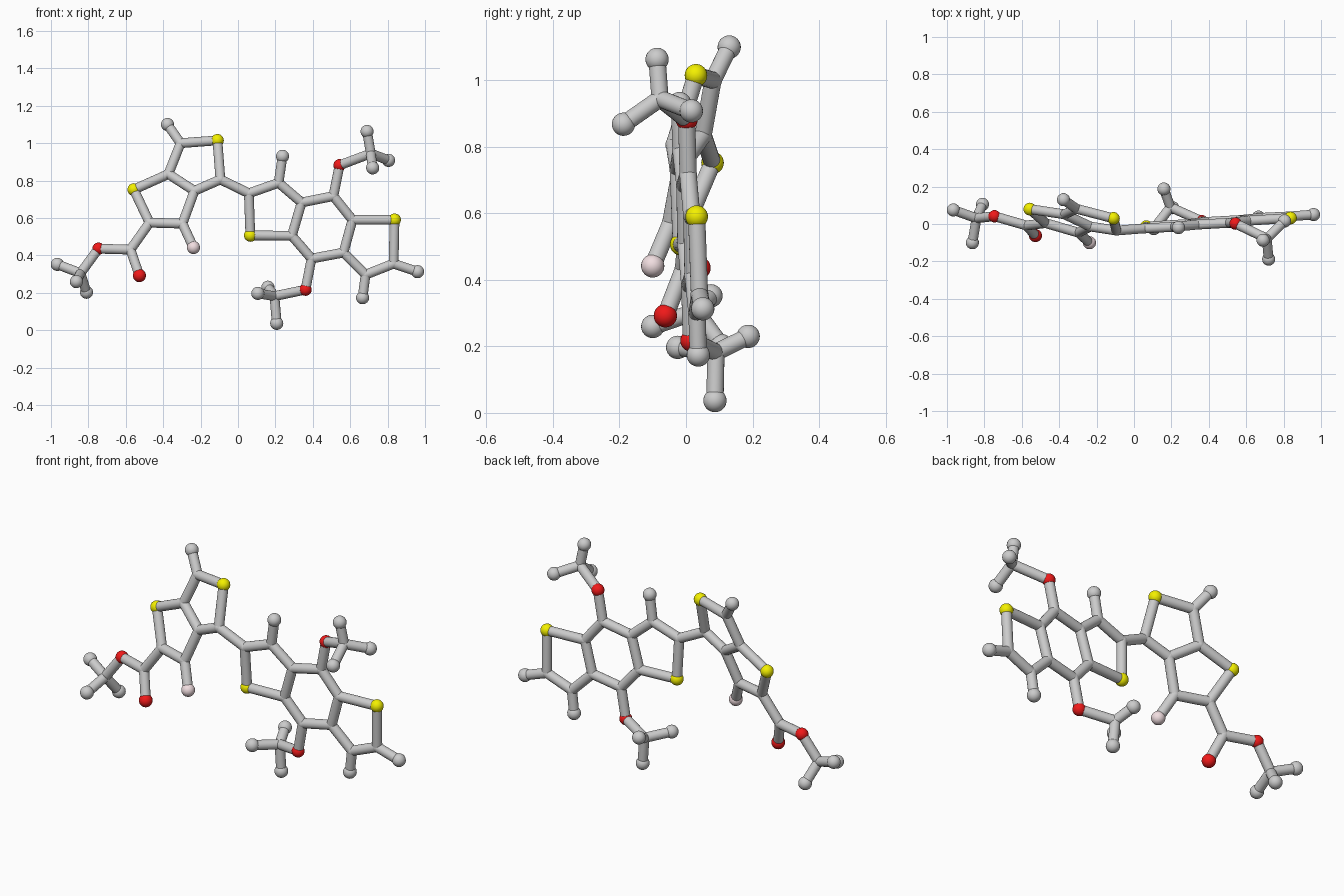
import bpy
from mathutils import Vector

if "Cube" in bpy.data.objects:
    bpy.data.objects.remove(bpy.data.objects["Cube"])

BOND_R, JOINT_R, BALL_R = 0.026, 0.027, 0.035


def material(name, rgb):
    m = bpy.data.materials.new(name)
    m.diffuse_color = (*rgb, 1)
    m.use_nodes = True
    m.node_tree.nodes["Principled BSDF"].inputs["Base Color"].default_value = m.diffuse_color
    return m


yellow = material("yellow", (0.9, 0.87, 0.0))
red = material("red", (0.87, 0.01, 0.01))
pink = material("pink", (0.88, 0.73, 0.75))


# The two flat ring systems lie in slightly tilted planes
def left_plane(x, z):
    return Vector((x, 0.03 - 0.282 * (x + 0.11) + 0.29 * (z - 1.015), z))


def right_plane(x, z):
    return Vector((x, 0.032 + 0.064 * (x - 0.837) - 0.038 * (z - 0.59), z))


# Left double ring with its side group (x, z); first letter gives the kind:
# c joint, h grey end ball, s yellow, o red joint, r red end ball, f pink
left = {
    "h1": (-.377, 1.10), "c2": (-.307, 1.00), "s1": (-.11, 1.015),
    "c3": (-.094, .806), "c4": (-.233, .745), "c5": (-.372, .835),
    "s2": (-.557, .752), "c6": (-.473, .575), "c7": (-.297, .57),
    "f1": (-.238, .442), "c8": (-.575, .431), "r1": (-.527, .292),
    "o1": (-.746, .436), "c9": (-.842, .305),
}
# Right triple ring
right = {
    "c10": (.058, .732), "s3": (.066, .507), "c11": (.217, .788),
    "h11": (.238, .93), "c12": (.34, .683), "c13": (.288, .505),
    "c14": (.51, .717), "o2": (.543, .882), "c15": (.612, .59),
    "c16": (.564, .415), "c17": (.393, .383), "o3": (.361, .217),
    "c18": (.682, .297), "h18": (.666, .174), "c19": (.832, .356),
    "h19": (.96, .313), "s4": (.837, .59),
}
# Out-of-plane end groups
free = {
    "h20": (-.966, .075, .352), "h21": (-.864, -.10, .26), "h22": (-.81, .105, .203),
    "c23": (.71, -.078, .945), "h23": (.69, -.087, 1.063), "h24": (.805, .016, .908),
    "h25": (.72, -.188, .868),
    "c26": (.195, .09, .182), "h26": (.106, -.025, .197), "h27": (.16, .187, .23),
    "h28": (.207, .087, .037),
}
atoms = {k: left_plane(*v) for k, v in left.items()}
atoms.update({k: right_plane(*v) for k, v in right.items()})
atoms.update({k: Vector(v) for k, v in free.items()})

# Bonds as chains of atoms
chains = """h1 c2 s1 c3 c4 c5 c2
c5 s2 c6 c7 c4
c7 f1
c6 c8 r1
c8 o1 c9 h20
h21 c9 h22
c3 c10 s3 c13 c12 c11 c10
c11 h11
c12 c14 c15 c16 c17 c13
c14 o2 c23 h23
h24 c23 h25
c17 o3 c26 h26
h27 c26 h28
c16 c18 c19 s4 c15
c18 h18
c19 h19"""

KINDS = {
    "c": ("grey_joint", JOINT_R, None), "h": ("grey_end_ball", BALL_R, None),
    "s": ("yellow_ball", 0.034, yellow), "o": ("red_joint_ball", 0.033, red),
    "r": ("red_end_ball", BALL_R, red), "f": ("pink_end_ball", BALL_R, pink),
}


def add_ball(key, pos):
    name, r, mat = KINDS[key[0]]
    bpy.ops.mesh.primitive_uv_sphere_add(segments=24, ring_count=16, radius=r, location=pos)
    ob = bpy.context.object
    ob.name = name
    if mat:
        ob.data.materials.append(mat)
    bpy.ops.object.shade_smooth()


def add_bond(a, b):
    d = b - a
    bpy.ops.mesh.primitive_cylinder_add(vertices=20, radius=BOND_R, depth=d.length,
                                        location=(a + b) / 2,
                                        rotation=d.to_track_quat('Z', 'Y').to_euler())
    bpy.context.object.name = "bond_rod"
    bpy.ops.object.shade_smooth_by_angle()


for key, pos in atoms.items():
    add_ball(key, pos)
for line in chains.splitlines():
    keys = line.split()
    for a, b in zip(keys, keys[1:]):
        add_bond(atoms[a], atoms[b])
